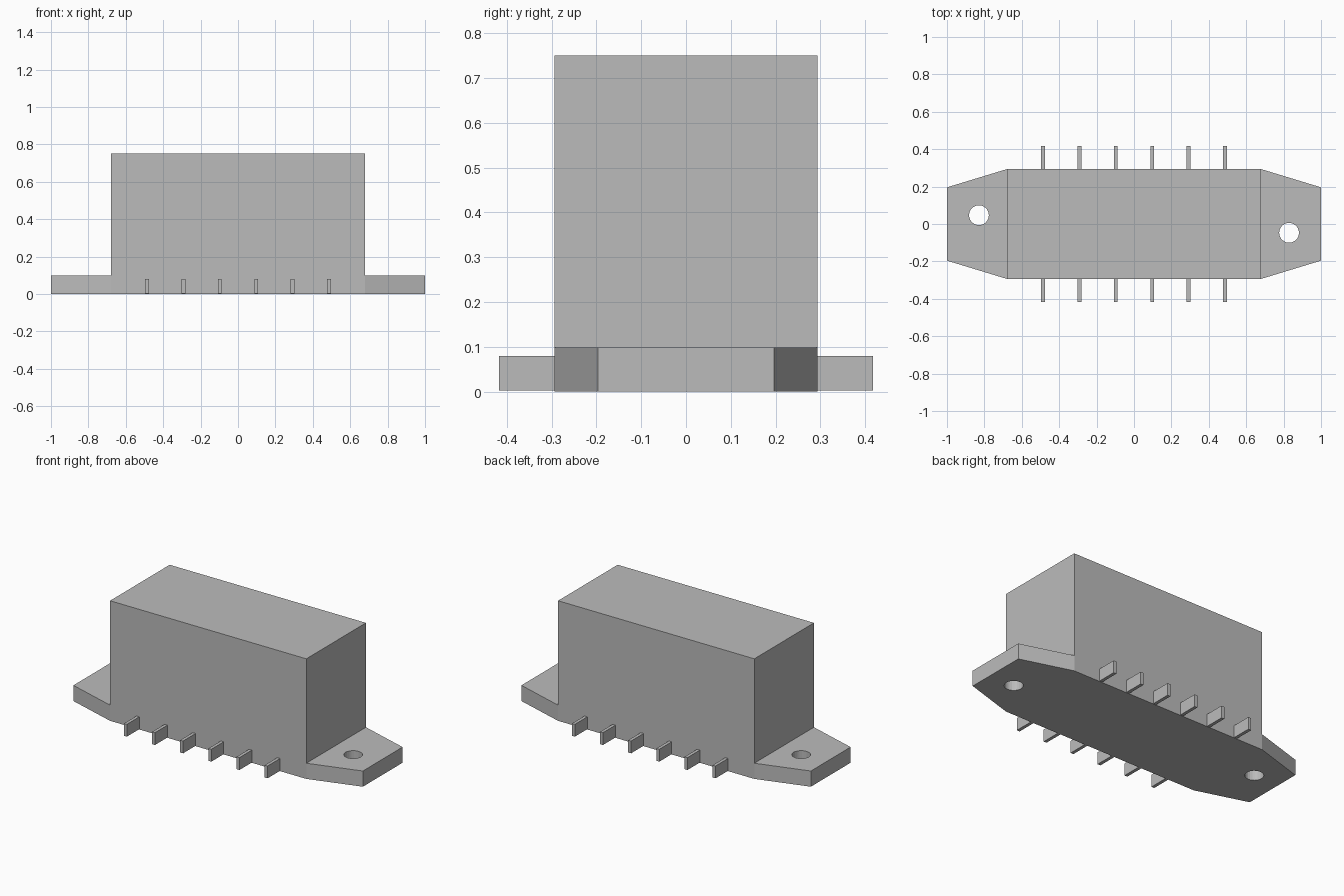
import bpy
import bmesh

cube = bpy.data.objects.get("Cube")
if cube:
    bpy.data.objects.remove(cube, do_unlink=True)

grey = bpy.data.materials.new("plain_grey")
grey.use_nodes = True
colour = (0.5, 0.5, 0.5, 1)
grey.diffuse_color = colour
grey.node_tree.nodes["Principled BSDF"].inputs["Base Color"].default_value = colour

BODY_X, BODY_Y, BODY_Z = 0.678, 0.294, 0.75
END_Y, FLANGE_Z = 0.196, 0.098


def add_object(name, bm):
    bmesh.ops.recalc_face_normals(bm, faces=bm.faces)
    mesh = bpy.data.meshes.new(name)
    bm.to_mesh(mesh)
    bm.free()
    mesh.materials.append(grey)
    obj = bpy.data.objects.new(name, mesh)
    bpy.context.collection.objects.link(obj)
    return obj


def extrude_up(bm, face, height):
    geom = bmesh.ops.extrude_face_region(bm, geom=[face])["geom"]
    verts = [g for g in geom if isinstance(g, bmesh.types.BMVert)]
    bmesh.ops.translate(bm, verts=verts, vec=(0, 0, height))
    return next(g for g in geom if isinstance(g, bmesh.types.BMFace))


# Housing: tapered flange plate with the block drawn up from its middle
bm = bmesh.new()
outline = [(-1, -END_Y), (-BODY_X, -BODY_Y), (BODY_X, -BODY_Y), (1, -END_Y),
           (1, END_Y), (BODY_X, BODY_Y), (-BODY_X, BODY_Y), (-1, END_Y)]
base = bm.faces.new([bm.verts.new((x, y, 0)) for x, y in outline])
top = extrude_up(bm, base, FLANGE_Z)
for side in (-1, 1):
    pair = [v for v in bm.verts if v.co.z > 0 and abs(v.co.x - side * BODY_X) < 0.001]
    bmesh.ops.connect_verts(bm, verts=pair)
middle = next(f for f in bm.faces if f.normal.z ** 2 > 0.9
              and f.calc_center_median().z > 0.05
              and all(abs(v.co.x) < 0.7 for v in f.verts))
extrude_up(bm, middle, BODY_Z - FLANGE_Z)
if base.is_valid and len([f for f in bm.faces if all(v.co.z < 0.001 for v in f.verts)]) == 0:
    bm.faces.new([v for v in base.verts])
# Remove any faces left inside the block
inner = [f for f in bm.faces if all(abs(v.co.z - FLANGE_Z) < 0.001
                                    and abs(v.co.x) < 0.7 for v in f.verts)]
bmesh.ops.delete(bm, geom=inner, context="FACES_ONLY")
housing = add_object("housing", bm)

# Mounting holes, placed diagonally
for name, side in (("left", 1), ("right", -1)):
    bm = bmesh.new()
    bmesh.ops.create_cone(bm, cap_ends=True, segments=24, radius1=0.053,
                          radius2=0.053, depth=0.4)
    cutter = add_object(name + "_hole_cutter", bm)
    cutter.location = (side * 0.829, side * -0.047, 0.05)
    cutter.hide_render = True
    cutter.hide_set(True)
    cut = housing.modifiers.new(name + "_hole", "BOOLEAN")
    cut.operation = "DIFFERENCE"
    cut.solver = "EXACT"
    cut.object = cutter

# Six thin terminals along the front and the back
for row, side in (("front", -1), ("back", 1)):
    for i in range(6):
        bm = bmesh.new()
        bmesh.ops.create_cube(bm, size=1)
        bmesh.ops.scale(bm, verts=bm.verts, vec=(0.02, 0.124, 0.077))
        tab = add_object(f"{row}_terminal_{i + 1}", bm)
        tab.location = ((i - 2.5) * 0.1945, side * 0.355, 0.0405)
